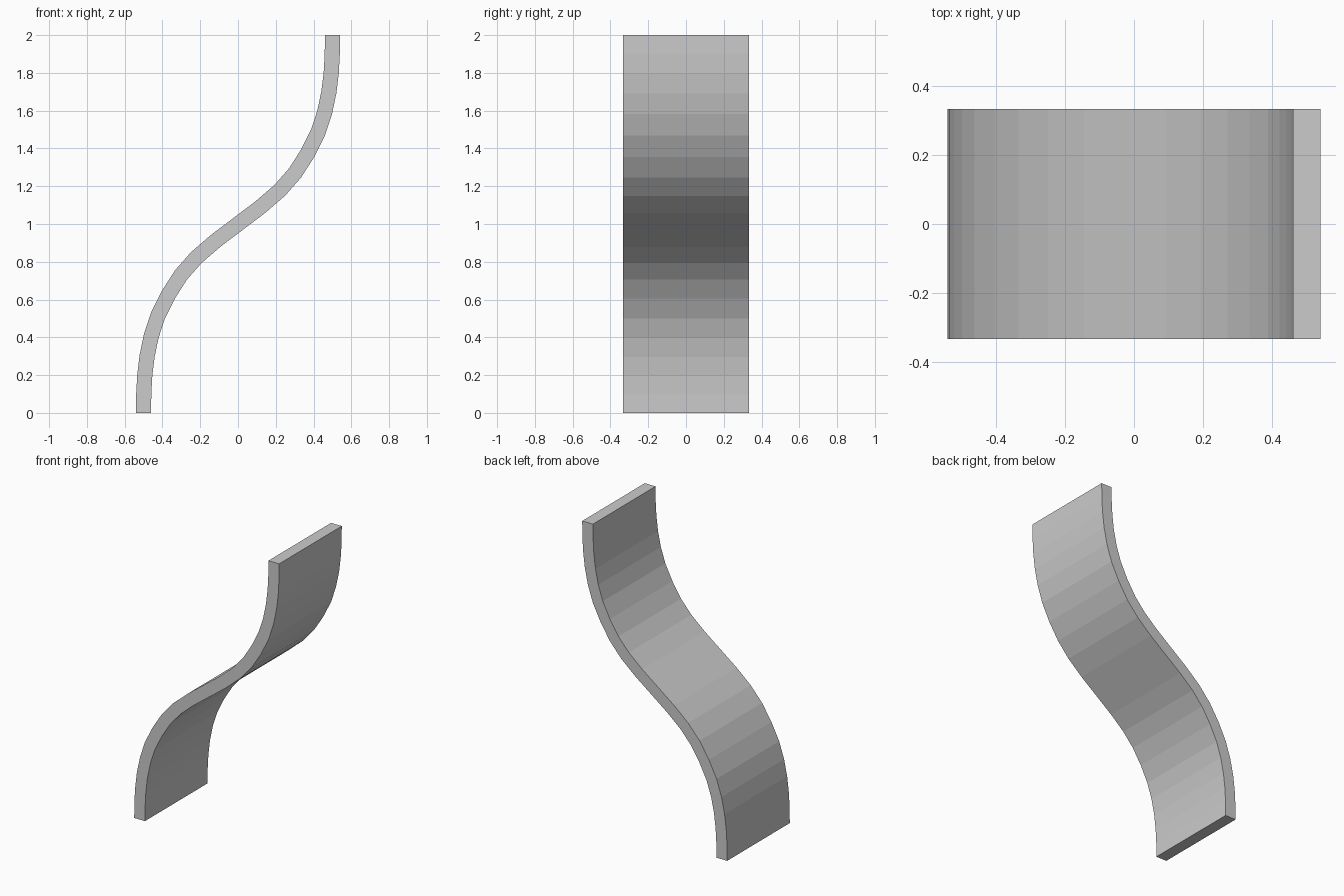
import bpy, bmesh
from mathutils import Vector

if "Cube" in bpy.data.objects:
    bpy.data.objects.remove(bpy.data.objects["Cube"])

HALF_T = 0.04      # half of the strip thickness
HALF_W = 0.333     # half of the strip width

# Upper half of the S-shaped centre line (x, height above the middle)
half = [(0.119, 0.09), (0.221, 0.178), (0.302, 0.27), (0.369, 0.375),
        (0.424, 0.485), (0.459, 0.592), (0.481, 0.697), (0.4935, 0.8),
        (0.499, 0.9), (0.5, 1.0)]
path = [(-x, -z) for x, z in reversed(half)] + [(0, 0)] + half
path = [Vector((x, z + 1)) for x, z in path]

# Offset the centre line to both sides, with square-cut ends
left, right = [], []
for i, p in enumerate(path):
    if 0 < i < len(path) - 1:
        t = (path[i + 1] - path[i - 1]).normalized()
    else:
        t = Vector((0, 1))
    n = Vector((t.y, -t.x)) * HALF_T
    left.append(p - n)
    right.append(p + n)

# Sweep the four-cornered section along the path
bm = bmesh.new()
rings = []
for a, b in zip(left, right):
    corners = [(a, -HALF_W), (b, -HALF_W), (b, HALF_W), (a, HALF_W)]
    rings.append([bm.verts.new((c.x, y, c.y)) for c, y in corners])
for lo, hi in zip(rings, rings[1:]):
    for k in range(4):
        j = (k + 1) % 4
        bm.faces.new((lo[k], lo[j], hi[j], hi[k]))
bm.faces.new(rings[0][::-1])
bm.faces.new(rings[-1])
bmesh.ops.recalc_face_normals(bm, faces=bm.faces[:])

mesh = bpy.data.meshes.new("curved_strip")
bm.to_mesh(mesh)
bm.free()
strip = bpy.data.objects.new("curved_strip", mesh)
bpy.context.collection.objects.link(strip)
